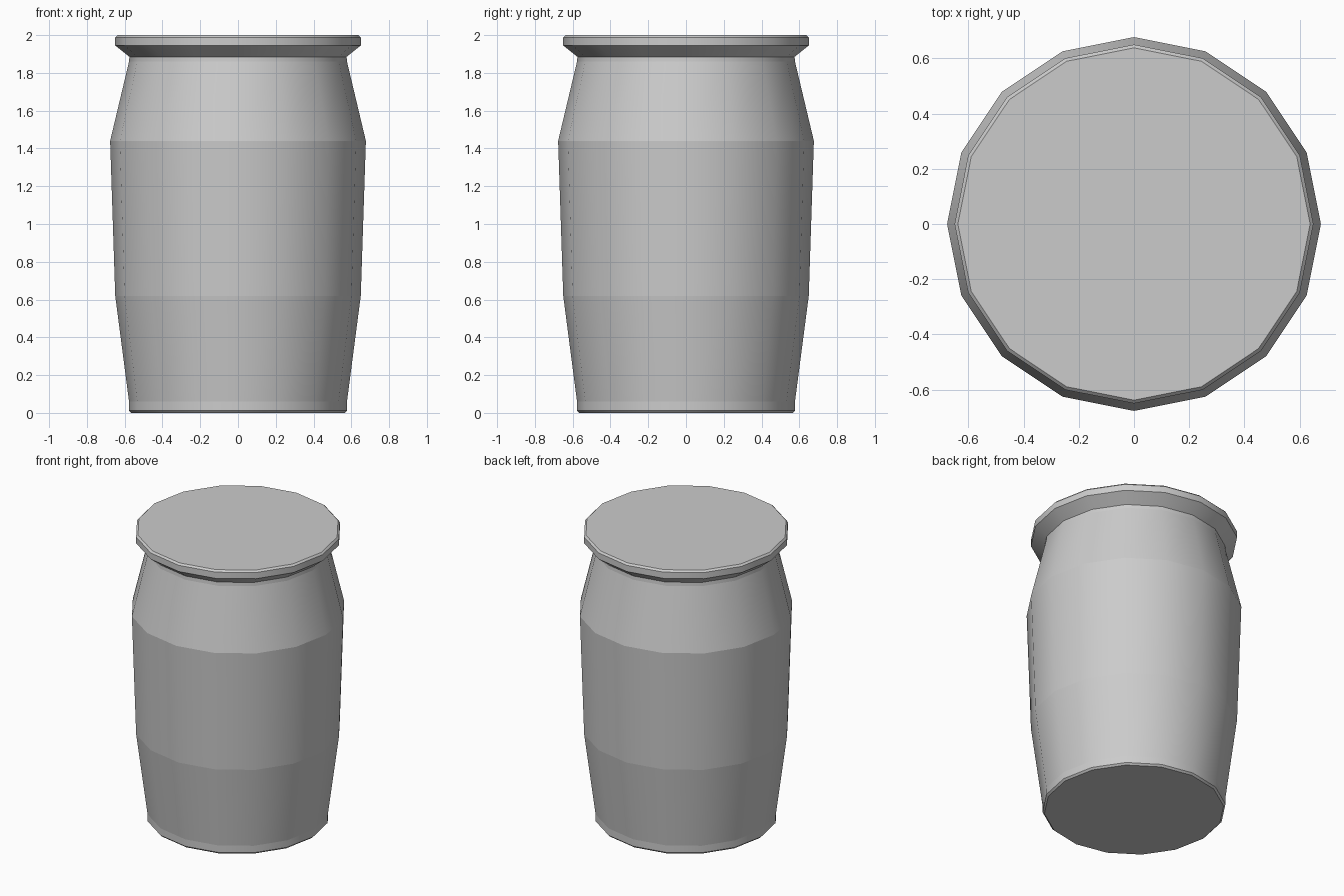
import bpy, bmesh
from math import cos, sin, tau

if "Cube" in bpy.data.objects:
    bpy.data.objects.remove(bpy.data.objects["Cube"])

SIDES = 16


def lathe(name, profile, cap_bottom=False, cap_top=False):
    """Revolve (radius, z) points; smooth around, crisp between the rings."""
    bm = bmesh.new()
    rings = [[bm.verts.new((r * cos(tau * i / SIDES), r * sin(tau * i / SIDES), z))
              for i in range(SIDES)] for r, z in profile]
    for low, high in zip(rings, rings[1:]):
        for i in range(SIDES):
            j = (i + 1) % SIDES
            bm.faces.new((low[i], low[j], high[j], high[i])).smooth = True
    if cap_bottom:
        bm.faces.new(rings[0][::-1])
    if cap_top:
        bm.faces.new(rings[-1])
    # Horizontal edges stay sharp
    for e in bm.edges:
        if abs(e.verts[0].co.z - e.verts[1].co.z) < 1e-5:
            e.smooth = False
    mesh = bpy.data.meshes.new(name)
    bm.to_mesh(mesh)
    bm.free()
    obj = bpy.data.objects.new(name, mesh)
    bpy.context.collection.objects.link(obj)
    return obj


# Bulging jar body with a small foot bevel and a short neck
lathe("jar_body", [(0.565, 0), (0.577, 0.012), (0.577, 0.06), (0.65, 0.62),
                   (0.677, 1.44), (0.577, 1.86), (0.575, 1.885)], cap_bottom=True)

# Flared lid with a bevelled top edge
lathe("lid", [(0.575, 1.885), (0.65, 1.945), (0.65, 1.988), (0.638, 2.0)], cap_top=True)
